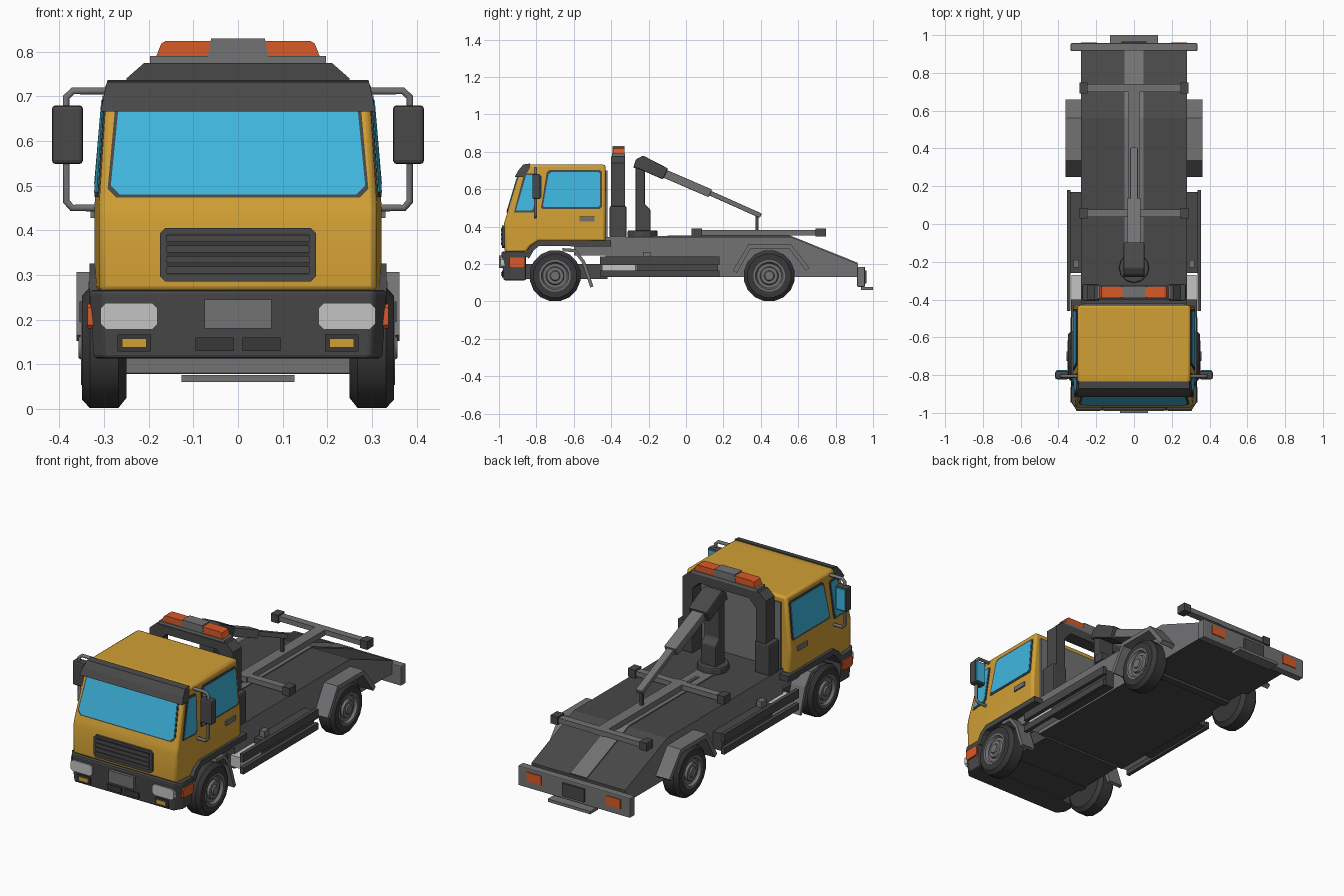
import bpy, bmesh, math
from mathutils import Vector

if "Cube" in bpy.data.objects:
    bpy.data.objects.remove(bpy.data.objects["Cube"])

def material(name, r, g, b):
    m = bpy.data.materials.new(name)
    m.diffuse_color = (r, g, b, 1)
    m.use_nodes = True
    m.node_tree.nodes["Principled BSDF"].inputs["Base Color"].default_value = m.diffuse_color
    return m

YELLOW = material("cab yellow", .64, .35, .035)
BLUE = material("glass blue", .05, .47, .74)
DARK = material("dark grey", .065, .065, .065)
BLACK = material("tyre black", .04, .04, .04)
GREY = material("mid grey", .17, .17, .175)
SILVER = material("lamp silver", .55, .55, .55)
ORANGE = material("signal orange", .70, .10, .02)

def finish(name, bm, mat, mirror=False, bevel=0, smooth=False):
    bmesh.ops.recalc_face_normals(bm, faces=bm.faces)
    me = bpy.data.meshes.new(name)
    bm.to_mesh(me)
    bm.free()
    ob = bpy.data.objects.new(name, me)
    bpy.context.collection.objects.link(ob)
    me.materials.append(mat)
    if smooth:
        bpy.ops.object.select_all(action='DESELECT')
        bpy.context.view_layer.objects.active = ob
        ob.select_set(True)
        bpy.ops.object.shade_smooth_by_angle(angle=math.radians(35))
    if bevel:
        b = ob.modifiers.new("bevel", 'BEVEL')
        b.width, b.segments, b.limit_method = bevel, 2, 'ANGLE'
        b.angle_limit = math.radians(35)
    if mirror:
        ob.modifiers.new("mirror", 'MIRROR').use_mirror_merge = False
    return ob

def prism_mesh(pts, axis, a, b):
    """Extrude a 2D outline along an axis from a to b."""
    place = {'x': lambda p, t: (t, p[0], p[1]), 'y': lambda p, t: (p[0], t, p[1]),
             'z': lambda p, t: (p[0], p[1], t)}[axis]
    bm = bmesh.new()
    lo = [bm.verts.new(place(p, a)) for p in pts]
    hi = [bm.verts.new(place(p, b)) for p in pts]
    bm.faces.new(lo)
    bm.faces.new(hi)
    for i in range(len(pts)):
        j = (i + 1) % len(pts)
        bm.faces.new((lo[i], lo[j], hi[j], hi[i]))
    return bm

def prism(name, pts, axis, a, b, mat, fn=None, **kw):
    bm = prism_mesh(pts, axis, a, b)
    for v in bm.verts if fn else ():
        v.co = fn(v.co)
    return finish(name, bm, mat, **kw)

def box(name, x0, x1, y0, y1, z0, z1, mat, **kw):
    return prism(name, [(x0, y0), (x1, y0), (x1, y1), (x0, y1)], 'z', z0, z1, mat, **kw)

def chamfered(x0, x1, z0, z1, c):
    return [(x0 + c, z0), (x1 - c, z0), (x1, z0 + c), (x1, z1 - c),
            (x1 - c, z1), (x0 + c, z1), (x0, z1 - c), (x0, z0 + c)]

def strip(name, pts, thick, x0, x1, mat, **kw):
    """Bent band: thickens a (y, z) path inwards and extrudes it in x."""
    inner = []
    for i, p in enumerate(pts):
        d = Vector(pts[min(i + 1, len(pts) - 1)]) - Vector(pts[max(i - 1, 0)])
        n = Vector((d.y, -d.x)).normalized() * thick
        inner.append((p[0] + n.x, p[1] + n.y))
    return prism(name, pts + inner[::-1], 'x', x0, x1, mat, **kw)

def beam(name, p, q, h, w, mat):
    """Straight bar in the side plane between two (y, z) points."""
    p, q = Vector(p), Vector(q)
    d = (q - p).normalized()
    n = Vector((-d.y, d.x)) * h / 2
    return prism(name, [p + n, q + n, q - n, p - n], 'x', -w / 2, w / 2, mat, bevel=.004)

def lathe(name, prof, y, z, mat, n=16):
    """Revolve an (x, radius) profile round a wheel axle."""
    bm = bmesh.new()
    rings = [[bm.verts.new((x, y + r * math.sin((k + .5) * math.tau / n),
                            z + r * math.cos((k + .5) * math.tau / n)))
              for k in range(n)] for x, r in prof]
    for A, B in zip(rings, rings[1:]):
        for k in range(n):
            bm.faces.new((A[k], A[(k + 1) % n], B[(k + 1) % n], B[k]))
    bm.faces.new(rings[0])
    bm.faces.new(rings[-1])
    return finish(name, bm, mat, mirror=True, smooth=True)

# cab shell: side profile, tapered towards roof and nose
def half(y, z):
    return .322 - .024 * max(0, z - .45) / .28 - max(0, -.8 - y) * .07

def front(z):
    return -.972 if z < .42 else -.96 + (z - .46) * .3

bm = prism_mesh([(-.43, .32), (-.79, .32), (-.83, .295), (-.855, .262), (-.97, .262), (-.972, .42),
                 (-.885, .71), (-.85, .732), (-.43, .732)], 'x', -1, 1)
for co, no in (((0, 0, .45), (0, 0, 1)), ((0, -.8, 0), (0, 1, 0))):
    bmesh.ops.bisect_plane(bm, geom=bm.verts[:] + bm.edges[:] + bm.faces[:], plane_co=co, plane_no=no)
for v in bm.verts:
    v.co.x *= half(v.co.y, v.co.z)
finish("cab", bm, YELLOW, bevel=.014, smooth=True)

# windows: dark frame plate with glass plate on top
side = lambda v: Vector((v.x + half(v.y, v.z), v.y, v.z))
nose = lambda v: Vector((v.x, v.y + front(v.z), v.z))
def grow(pts, s):
    c = sum((Vector(p) for p in pts), Vector((0, 0))) / len(pts)
    return [(p[0] + math.copysign(s, p[0] - c.x), p[1] + math.copysign(s, p[1] - c.y)) for p in pts]

door = [(-.765, .51), (-.755, .505), (-.47, .505), (-.46, .515), (-.46, .685), (-.47, .692), (-.72, .692), (-.735, .68)]
quarter = [(-.91, .485), (-.825, .485), (-.815, .50), (-.80, .665), (-.81, .675), (-.855, .675)]
shield = [(-.265, .48), (.265, .48), (.285, .50), (.268, .672), (-.268, .672), (-.285, .50)]
for n, pts in (("door_window", door), ("quarter_window", quarter)):
    prism(n + "_frame", grow(pts, .01), 'x', -.004, .003, DARK, fn=side, mirror=True)
    prism(n, pts, 'x', -.004, .005, BLUE, fn=side, mirror=True)
prism("windscreen_frame", grow(shield, .007), 'y', -.003, .004, DARK, fn=nose)
prism("windscreen", shield, 'y', -.006, .002, BLUE, fn=nose)
box("door_handle", .31, .33, -.57, -.49, .428, .453, GREY, mirror=True)
box("cab_back_panel", -.27, .27, -.435, -.42, .34, .70, GREY)
prism("sun_visor", [(-.835, .737), (-.87, .732), (-.897, .70), (-.915, .666), (-.86, .666), (-.835, .715)],
      'x', -1, 1, DARK, fn=lambda v: Vector((v.x * (.308 - .22 * (v.z - .666)), v.y, v.z)))
strip("cab_sill", [(-.865, .245), (-.835, .295), (-.79, .325), (-.40, .325)], .03, .24, .333, DARK, mirror=True)

# grille
prism("grille_frame", chamfered(-.175, .175, .285, .405, .012), 'y', -.984, -.96, DARK)
box("grille_recess", -.16, .16, -.986, -.97, .30, .393, BLACK)
for i in range(4):
    box(f"grille_slat_{i + 1}", -.16, .16, -.99, -.98, .303 + i * .0235, .319 + i * .0235, DARK)

# front bumper and its lamps
prism("front_bumper", [(-.333, -.855), (-.333, -.945), (-.305, -.987), (.305, -.987), (.333, -.945), (.333, -.855)],
      'z', .113, .266, DARK, bevel=.008,
      fn=lambda v: Vector((v.x * (.97 if v.z < .2 else 1), v.y + (.012 if v.z < .2 and v.y < -.9 else 0), v.z)))
prism("headlight", chamfered(.18, .308, .178, .237, .012), 'y', -.991, -.95, SILVER, mirror=True)
box("fog_lamp_surround", .195, .27, -.985, -.96, .128, .166, BLACK, mirror=True)
box("fog_lamp", .205, .26, -.989, -.96, .137, .157, YELLOW, mirror=True)
box("bumper_slot", .01, .095, -.985, -.96, .13, .16, BLACK, mirror=True)
box("front_plate", -.075, .075, -1.0, -.97, .18, .245, GREY)
prism("side_indicator", chamfered(-.945, -.862, .18, .235, .008), 'x', .32, .337, ORANGE, mirror=True)

# mirrors on tube brackets
for s, n in ((1, "right"), (-1, "left")):
    cu = bpy.data.curves.new(n + "_mirror_bracket", 'CURVE')
    cu.dimensions, cu.bevel_depth, cu.bevel_resolution, cu.use_fill_caps = '3D', .009, 1, True
    path = [(.28, .712), (.37, .712), (.385, .698), (.385, .465), (.372, .45), (.305, .45)]
    sp = cu.splines.new('POLY')
    sp.points.add(len(path) - 1)
    for p, (x, z) in zip(sp.points, path):
        p.co = (s * x, -.805, z, 1)
    cu.materials.append(GREY)
    bpy.context.collection.objects.link(bpy.data.objects.new(n + "_mirror_bracket", cu))
box("mirror", .347, .417, -.822, -.777, .548, .68, DARK, mirror=True, bevel=.009)
box("mirror_glass", .355, .409, -.78, -.773, .557, .671, BLUE, mirror=True)

# wheels
for n, y in (("front", -.70), ("rear", .445)):
    lathe(n + "_tyre", [(.25, .085), (.25, .115), (.268, .138), (.332, .138), (.35, .118), (.35, .084), (.335, .08)], y, .137, BLACK)
    lathe(n + "_rim", [(.3, .085), (.352, .085), (.352, .074), (.338, .066), (.338, .05), (.35, .045),
                       (.35, .028), (.357, .024)], y, .137, GREY)
    box(n + "_axle", -.26, .26, y - .02, y + .02, .117, .157, DARK)

# wheel guards
strip("front_mudguard", [(-.66, .285), (-.59, .28), (-.54, .215), (-.495, .08)], .018, .25, .335, GREY, mirror=True)
strip("rear_fender", [(.25, .165), (.335, .306), (.56, .306), (.66, .18)], .025, .27, .362, GREY, mirror=True)

# chassis and sloping bed: grey flanks, dark top and belly
bed = prism("bed", [(-.43, .13), (.92, .13), (.92, .2), (.56, .345), (-.43, .345)], 'x', -.28, .28, DARK)
bed.data.materials.append(GREY)
for p in bed.data.polygons:
    p.material_index = int(abs(p.normal.x) > .5)
box("chassis_rails", -.28, .28, -.60, -.42, .245, .335, GREY)
box("cab_underbody", -.24, .24, -.90, -.42, .12, .2, DARK)
strip("bed_channel", [(-.2, .351), (.56, .351), (.92, .206)], .01, -.05, .05, GREY)
box("channel_slot", -.012, .012, -.1, .56, .345, .353, DARK)

# side guards, lockers and tank
box("guard_rail_upper", .335, .355, -.46, .18, .195, .24, DARK, mirror=True)
box("guard_rail_lower", .335, .355, -.46, .18, .13, .165, DARK, mirror=True)
box("locker", .27, .336, -.26, .17, .14, .232, DARK, mirror=True)
box("tank", .27, .33, -.45, -.27, .15, .21, SILVER, mirror=True)
box("filler_cap", .29, .32, -.23, -.19, .23, .265, GREY, mirror=True)

# rear bumper, lamps and tow step
box("rear_bumper", -.335, .335, .915, .957, .078, .185, GREY, bevel=.005)
box("rear_lamp", .195, .28, .95, .962, .115, .165, ORANGE, mirror=True)
box("rear_plate", -.065, .065, .95, .966, .095, .165, DARK)
box("tow_step", -.127, .127, .935, 1.0, .06, .076, GREY)

# beacon frame and light bar
prism("beacon_frame", [(-.25, .345), (-.25, .74), (-.21, .775), (.21, .775), (.25, .74), (.25, .345),
                       (.19, .345), (.19, .69), (.15, .73), (-.15, .73), (-.19, .69), (-.19, .345)],
      'y', -.40, -.325, DARK)
box("frame_foot", .185, .275, -.408, -.318, .34, .51, DARK, mirror=True, bevel=.008)
box("light_bar_base", -.197, .197, -.395, -.325, .774, .79, GREY)
prism("beacon", [(.06, .79), (.183, .79), (.172, .818), (.162, .824), (.06, .824)], 'y', -.39, -.33, ORANGE, mirror=True)
prism("light_bar_centre", [(-.068, .79), (.068, .79), (.06, .83), (-.06, .83)], 'y', -.392, -.328, GREY)

# crane
ring = [(.08 * math.cos(k * math.tau / 12), -.232 + .08 * math.sin(k * math.tau / 12)) for k in range(12)]
prism("crane_turntable", ring, 'z', .34, .38, DARK, bevel=.008)
prism("crane_column", [(-.27, .37), (-.27, .74), (-.22, .72), (-.22, .52), (-.19, .49), (-.19, .37)],
      'x', -.045, .045, DARK, bevel=.006)
prism("crane_elbow", [(-.283, .715), (-.267, .76), (-.23, .78), (-.096, .711), (-.123, .652), (-.255, .71)],
      'x', -.055, .055, DARK, bevel=.006)
beam("crane_boom", (-.13, .69), (.13, .578), .045, .07, GREY)
beam("crane_boom_extension", (.1, .592), (.40, .458), .026, .04, GREY)
box("crane_hook", -.008, .008, .372, .388, .375, .462, DARK)

# wheel-lift rack lying on the bed
box("rack_beam", -.03, .03, .03, .74, .352, .382, GREY)
for n, y, w in (("front", .058, .285), ("rear", .72, .285)):
    box(f"rack_{n}_bar", -w, w, y - .02, y + .02, .355, .382, GREY)
    box(f"rack_{n}_end", w - .04, w + .003, y - .028, y + .028, .346, .39, DARK, mirror=True)
